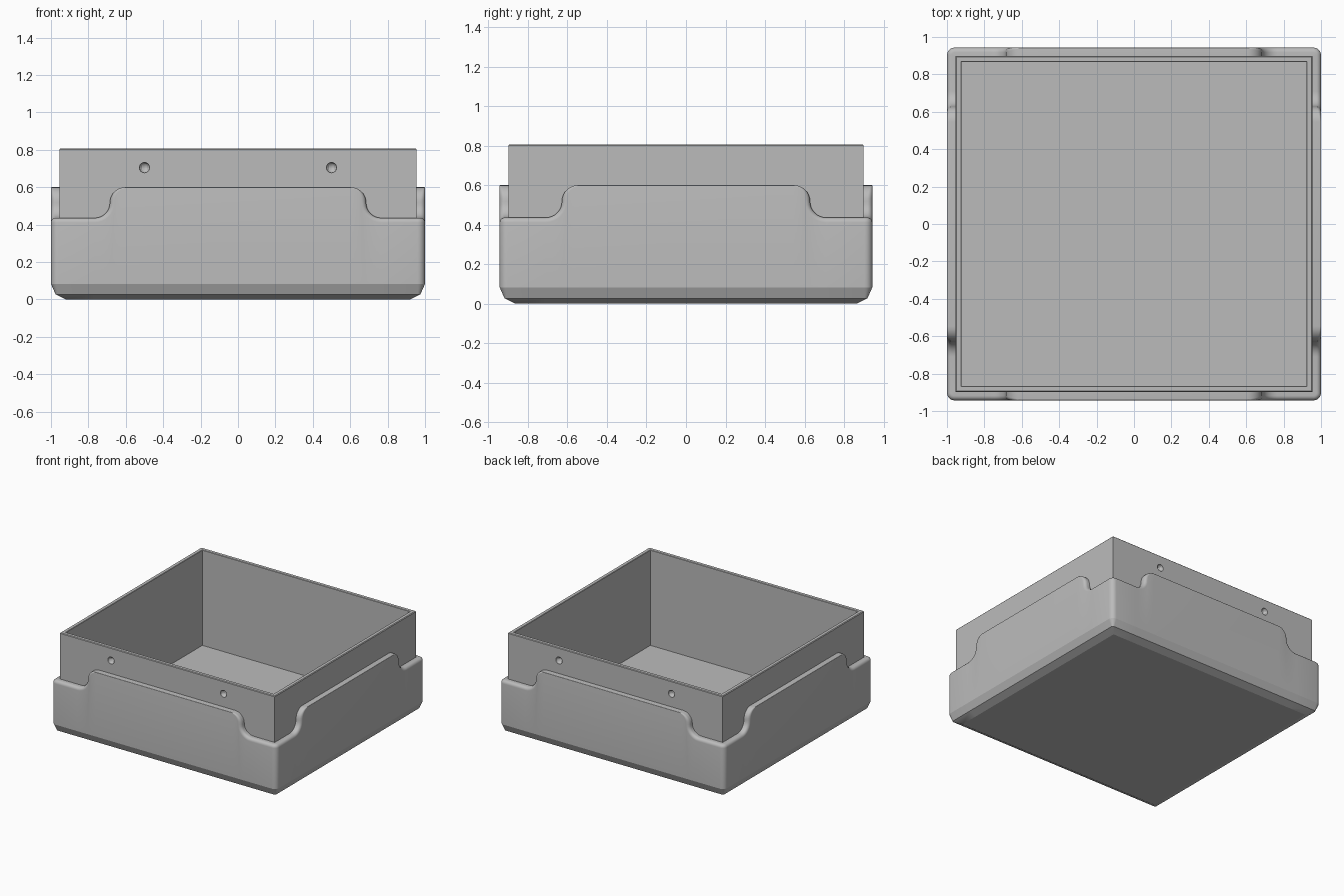
import bpy, bmesh
from math import sin, cos, pi, radians
from mathutils import Matrix

if "Cube" in bpy.data.objects:
    bpy.data.objects.remove(bpy.data.objects["Cube"])

HX, HY = 1.0, 0.943            # half size of the outer sleeve
LOW, HIGH = 0.436, 0.60        # rim height at corners and on the tabs
CORNER, FILLET = 0.04, 0.025   # vertical corner radius, rim rounding
WALL = 0.045                   # sleeve thickness around the tray

grey = bpy.data.materials.new("grey")
grey.diffuse_color = (0.5, 0.5, 0.5, 1)
grey.use_nodes = True
grey.node_tree.nodes["Principled BSDF"].inputs["Base Color"].default_value = grey.diffuse_color


def finish(bm, name):
    me = bpy.data.meshes.new(name)
    bm.to_mesh(me)
    bm.free()
    me.materials.append(grey)
    ob = bpy.data.objects.new(name, me)
    bpy.context.collection.objects.link(ob)
    return ob


def activate(ob):
    bpy.ops.object.select_all(action='DESELECT')
    ob.select_set(True)
    bpy.context.view_layer.objects.active = ob


def bridge(bm, lo, hi):
    n = len(lo)
    for i in range(n):
        j = (i + 1) % n
        bm.faces.new((lo[i], lo[j], hi[j], hi[i]))


# S-shaped step from corner to tab: (distance from corner, z, normal, rounding)
def step_curve():
    rad = (HIGH - LOW) / 2
    mid, s0, n = (HIGH + LOW) / 2, 0.315, 8
    pts = []
    for i in range(n + 1):
        a = -pi / 2 * (1 - i / n)
        pts.append((s0 - rad + rad * cos(a), mid + rad * sin(a),
                    -cos(a), -sin(a), FILLET))
    for i in range(1, n + 1):
        a = pi - pi / 2 * i / n
        pts.append((s0 + rad + rad * cos(a), mid + rad * sin(a),
                    cos(a), sin(a), FILLET * (1 - i / n) + 0.004))
    return pts


STEP = step_curve()
FRAMES = [((1, 0), (0, -1)), ((0, 1), (1, 0)), ((-1, 0), (0, 1)), ((0, -1), (-1, 0))]


# One closed loop round the sleeve: inset, rounding factors, or a fixed height
def loop(bm, inset=0.0, ke=0.0, ko=0.0, z=None):
    verts = []
    for k, (u, v) in enumerate(FRAMES):
        a, b = (HX, HY) if k % 2 == 0 else (HY, HX)

        def add(p, q, h):
            h = h if z is None else z
            verts.append(bm.verts.new((u[0] * p + v[0] * q, u[1] * p + v[1] * q, h)))

        for sign, pts in ((-1, STEP), (1, STEP[::-1])):
            for s, h, ns, nz, r in pts:
                off = r * ko
                add(sign * (a - (s - ns * off)), b - inset - r * ke, h - nz * off)
        e = inset + FILLET * ke
        rad = max(CORNER - e, 0)
        for i in range(6):
            t = pi / 2 * i / 5
            add(a - e - rad + rad * sin(t), b - e - rad + rad * cos(t),
                LOW - FILLET * ko)
    return verts


# Outer sleeve: chamfered base, walls with raised tabs, rounded rim
bm = bmesh.new()
rows = [loop(bm, inset=e, z=h) for e, h in ((0.08, 0), (0.025, 0.027), (0, 0.083))]
for i in range(6):
    f = pi / 2 * i / 5
    rows.append(loop(bm, ke=1 - cos(f), ko=1 - sin(f)))
rows.append(loop(bm, inset=WALL + 0.01))
bm.faces.new(rows[0][::-1])
for lo, hi in zip(rows, rows[1:]):
    bridge(bm, lo, hi)
bmesh.ops.remove_doubles(bm, verts=bm.verts, dist=1e-5)
sleeve = finish(bm, "outer_sleeve")

# Inner tray: open box with a finely chamfered lip
bm = bmesh.new()
TX, TY, TOP = HX - WALL, HY - WALL, 0.807
rows = []
for e, h in ((0, 0.03), (0, TOP - 0.005), (0.005, TOP), (0.029, TOP),
             (0.032, TOP - 0.003), (0.032, 0.04)):
    x, y = TX - e, TY - e
    rows.append([bm.verts.new(p) for p in
                 ((-x, -y, h), (x, -y, h), (x, y, h), (-x, y, h))])
bm.faces.new(rows[0][::-1])
for lo, hi in zip(rows, rows[1:]):
    bridge(bm, lo, hi)
bm.faces.new(rows[-1])
tray = finish(bm, "inner_tray")

# Round latch dimples on the front and back of the tray
bm = bmesh.new()
for x in (-0.5, 0.5):
    for y in (-TY, TY):
        bmesh.ops.create_uvsphere(bm, u_segments=12, v_segments=8, radius=0.028,
                                  matrix=Matrix.Translation((x, y, 0.705)))
cutter = finish(bm, "dimple_cutter")
cutter.hide_render = True
activate(tray)
mod = tray.modifiers.new("dimples", 'BOOLEAN')
mod.operation = 'DIFFERENCE'
mod.solver = 'EXACT'
mod.object = cutter
bpy.ops.object.modifier_apply(modifier=mod.name)
bpy.data.objects.remove(cutter)

for ob in (sleeve, tray):
    activate(ob)
    bpy.ops.object.shade_smooth_by_angle(angle=radians(20))
